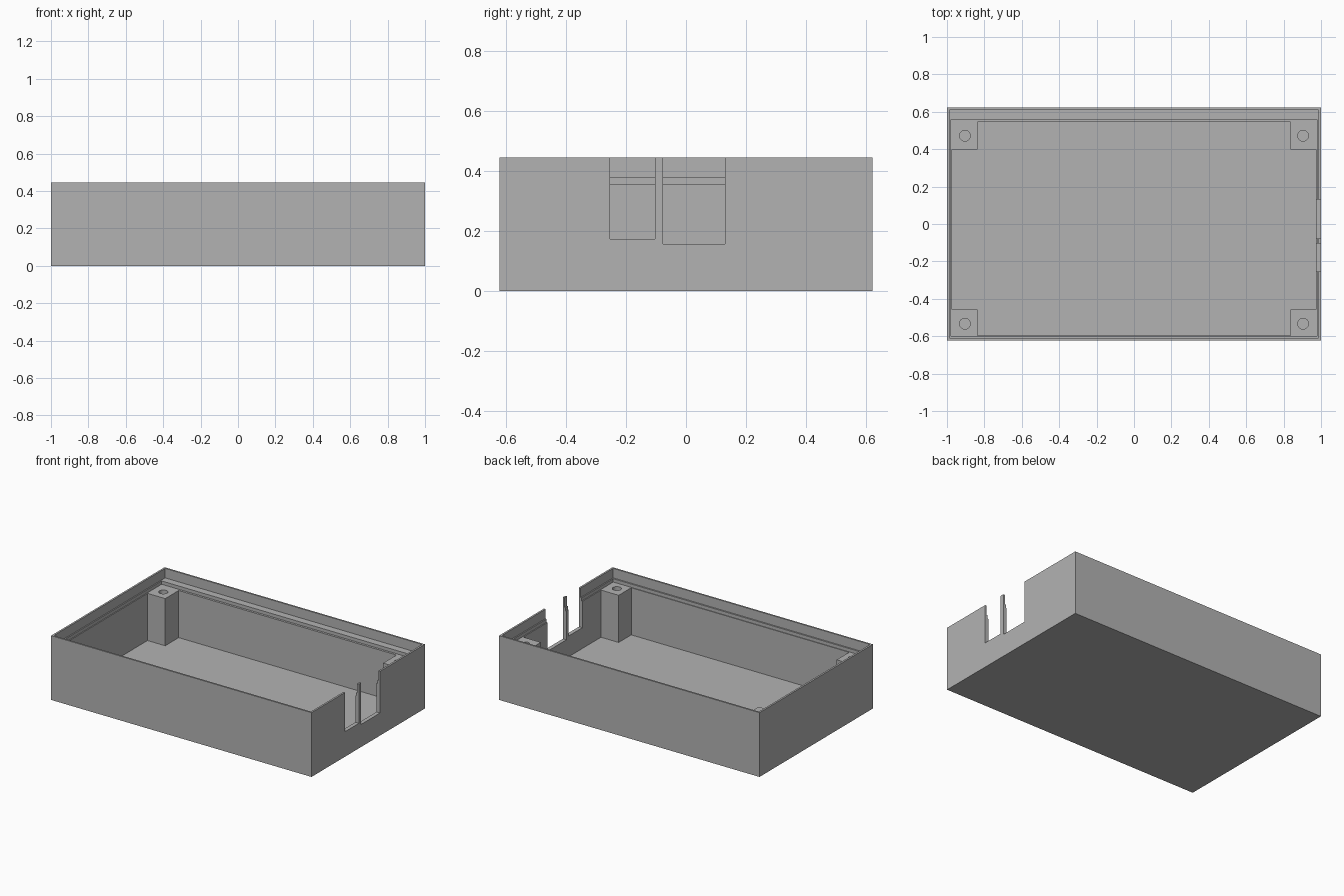
import bpy, bmesh, math

if "Cube" in bpy.data.objects:
    bpy.data.objects.remove(bpy.data.objects["Cube"])

grey = bpy.data.materials.new("grey plastic")
grey.diffuse_color = (0.45, 0.45, 0.45, 1)
grey.use_nodes = True
grey.node_tree.nodes["Principled BSDF"].inputs["Base Color"].default_value = grey.diffuse_color

H, FLOOR, LEDGE, SHELF = 0.446, 0.03, 0.38, 0.357


def add_object(name, bm):
    bmesh.ops.recalc_face_normals(bm, faces=bm.faces)
    mesh = bpy.data.meshes.new(name)
    bm.to_mesh(mesh)
    bm.free()
    mesh.materials.append(grey)
    obj = bpy.data.objects.new(name, mesh)
    bpy.context.collection.objects.link(obj)
    return obj


def stacked_rings(name, rings):
    """Closed solid from rectangular rings (x half width, y front, y back, z)."""
    bm = bmesh.new()
    loops = [[bm.verts.new(p) for p in ((-x, y0, z), (x, y0, z), (x, y1, z), (-x, y1, z))]
             for x, y0, y1, z in rings]
    for a, b in zip(loops, loops[1:]):
        for i in range(4):
            j = (i + 1) % 4
            bm.faces.new((a[i], a[j], b[j], b[i]))
    bm.faces.new(loops[0][::-1])
    bm.faces.new(loops[-1])
    return add_object(name, bm)


def box(name, x0, x1, y0, y1, z0, z1):
    bm = bmesh.new()
    bmesh.ops.create_cube(bm, size=1)
    for v in bm.verts:
        v.co = ((x0, x1)[v.co.x > 0], (y0, y1)[v.co.y > 0], (z0, z1)[v.co.z > 0])
    return add_object(name, bm)


def cylinder(name, x, y, z0, z1, r, sides=24):
    bm = bmesh.new()
    bmesh.ops.create_cone(bm, cap_ends=True, segments=sides, radius1=r, radius2=r, depth=z1 - z0)
    bmesh.ops.translate(bm, verts=bm.verts, vec=(x, y, (z0 + z1) / 2))
    return add_object(name, bm)


def cut(target, cutter):
    """Subtract the cutter, apply, and remove it."""
    mod = target.modifiers.new("cut", 'BOOLEAN')
    mod.operation, mod.solver, mod.object = 'DIFFERENCE', 'EXACT', cutter
    bpy.context.view_layer.objects.active = target
    bpy.ops.object.modifier_apply(modifier=mod.name)
    bpy.data.objects.remove(cutter)


# Open tray: outer wall, thin lip, lid ledge, lower shelf, floor
tray = stacked_rings("enclosure_tray", [
    (1.0, -0.622, 0.622, 0),
    (1.0, -0.622, 0.622, H),
    (0.987, -0.61, 0.61, H),
    (0.987, -0.61, 0.61, LEDGE),
    (0.979, -0.60, 0.56, LEDGE),
    (0.979, -0.60, 0.56, SHELF),
    (0.973, -0.595, 0.545, SHELF),
    (0.973, -0.595, 0.545, FLOOR),
])

# Two connector slots through the right wall
for y0, y1, z0 in ((-0.253, -0.103, 0.174), (-0.077, 0.13, 0.157)):
    cut(tray, box("slot_cutter", 0.9, 1.1, y0, y1, z0, 0.6))

# Corner screw posts with blind holes
for side, sx in (("left", -1), ("right", 1)):
    for end, y0, y1, hy in (("front", -0.597, -0.457, -0.533), ("back", 0.397, 0.558, 0.472)):
        xs = sorted((sx * 0.837, sx * 0.977))
        post = box(f"{end}_{side}_post", *xs, y0, y1, FLOOR - 0.01, SHELF + 0.0005)
        cut(post, cylinder("hole_cutter", sx * 0.904, hy, 0.1, 0.5, 0.029))
        bpy.context.view_layer.objects.active = post
        post.select_set(True)
        bpy.ops.object.shade_smooth_by_angle(angle=math.radians(30))
        post.select_set(False)
